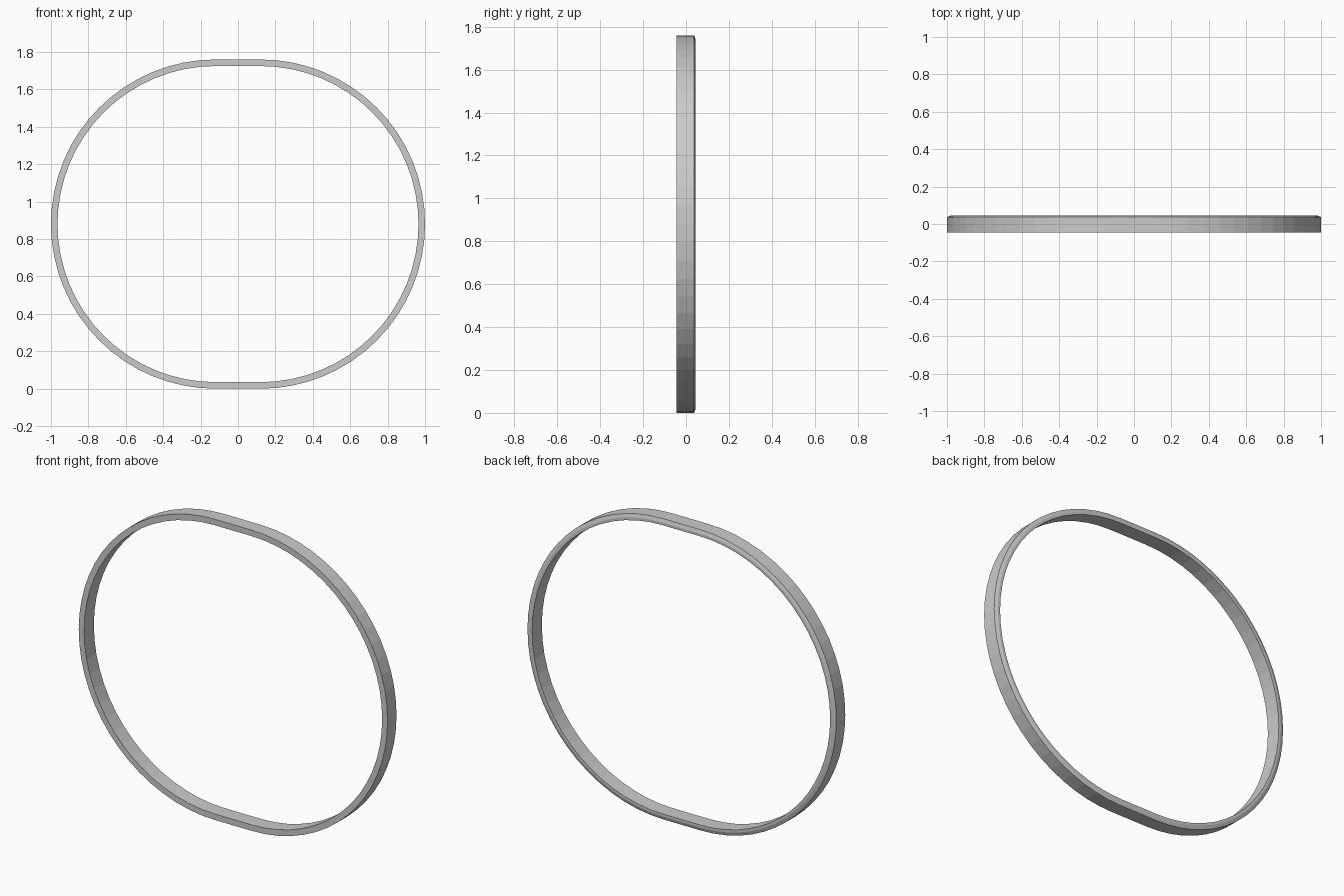
import bpy, bmesh, math

if "Cube" in bpy.data.objects:
    bpy.data.objects.remove(bpy.data.objects["Cube"])

R, T, HALF, N = 0.88, 0.035, 0.12, 32   # outer radius, wall, half straight length, segments per end

# Cross-section (inset from outer edge, y): small chamfer on the back outer edge
SECTION = [(0, -0.045), (0, 0.038), (0.02, 0.045), (T, 0.045), (T, -0.045)]

def loop(bm, inset, y):
    verts = []
    for side, start in ((1, -math.pi / 2), (-1, math.pi / 2)):
        for i in range(N + 1):
            a = start + math.pi * i / N
            r = R - inset
            verts.append(bm.verts.new((side * HALF + r * math.cos(a), y, R + r * math.sin(a))))
    return verts

# Oval band: bridge the section loops all the way round
bm = bmesh.new()
loops = [loop(bm, *p) for p in SECTION]
for k, a in enumerate(loops):
    b = loops[(k + 1) % len(loops)]
    for i in range(len(a)):
        j = (i + 1) % len(a)
        bm.faces.new((a[i], a[j], b[j], b[i]))
bmesh.ops.recalc_face_normals(bm, faces=bm.faces)
mesh = bpy.data.meshes.new("oval_band")
bm.to_mesh(mesh)
bm.free()
band = bpy.data.objects.new("oval_band", mesh)
bpy.context.collection.objects.link(band)
